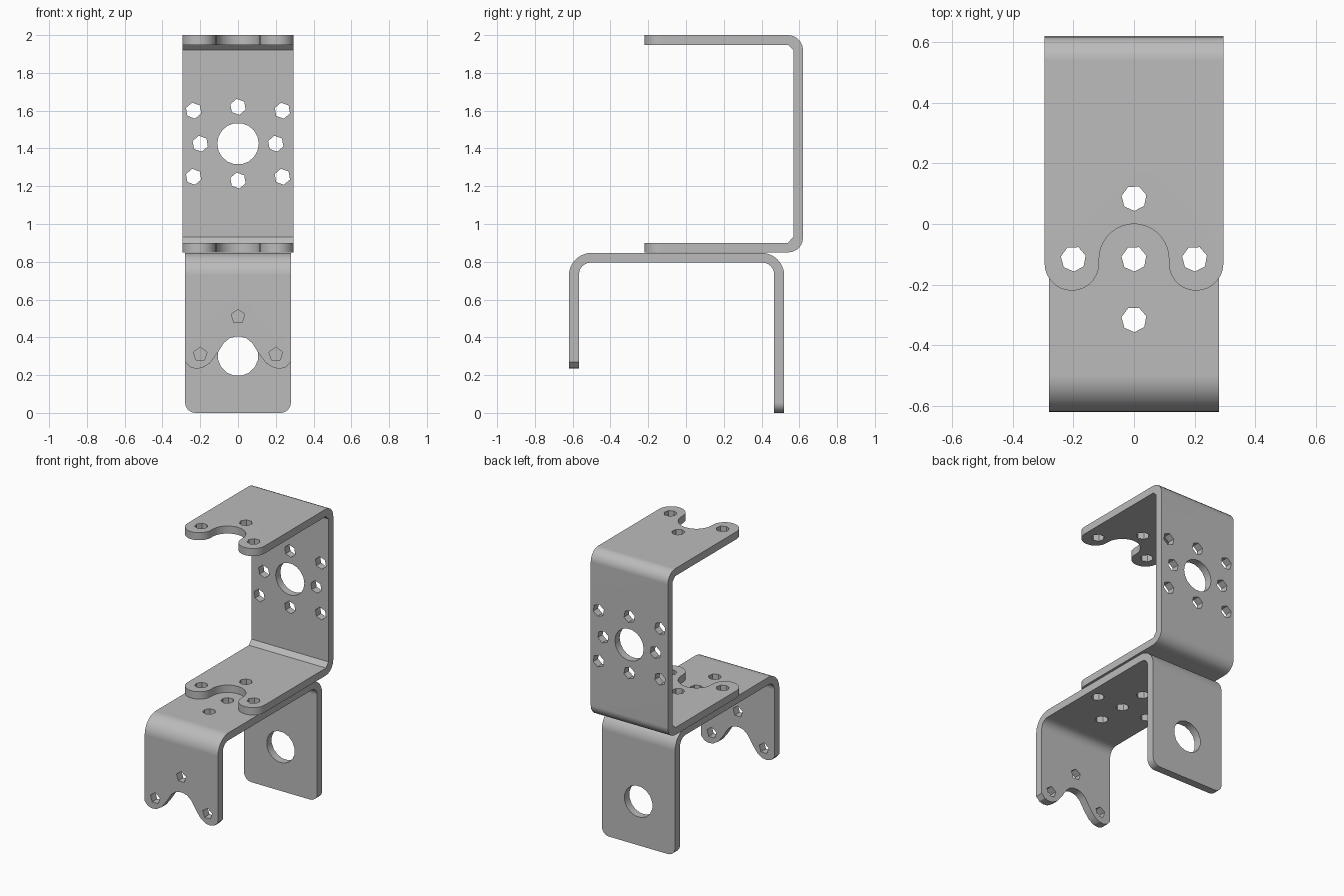
import bpy, bmesh
from math import sin, cos, radians

cube = bpy.data.objects.get("Cube")
if cube:
    bpy.data.objects.remove(cube, do_unlink=True)

steel = bpy.data.materials.new("brushed grey metal")
steel.use_nodes = True
GREY = (0.5, 0.5, 0.5, 1)
steel.diffuse_color = GREY
steel.node_tree.nodes["Principled BSDF"].inputs["Base Color"].default_value = GREY


def arc(u, v, r, start, end, n):
    angles = [radians(start + (end - start) * i / n) for i in range(n + 1)]
    return [(u + r * cos(a), v + r * sin(a)) for a in angles]


def circle(u, v, r, n, turn=0):
    return arc(u, v, r, turn, turn + 360, n)[:-1]


def mirrored(half):
    """Complete a right-to-centre outline with its left half."""
    return half + [(-u, v) for u, v in reversed(half)]


def prism(bm, outline, axis, lo, hi):
    """Extrude a 2D outline along x, y or z."""
    def place(p, d):
        return {"x": (d, *p), "y": (p[0], d, p[1]), "z": (*p, d)}[axis]
    ends = [[bm.verts.new(place(p, d)) for p in outline] for d in (lo, hi)]
    faces = [bm.faces.new(ring) for ring in ends]
    for i in range(len(outline)):
        a, b = ends[0][i - 1], ends[0][i]
        c, d = ends[1][i], ends[1][i - 1]
        faces.append(bm.faces.new((a, b, c, d)))
    bmesh.ops.recalc_face_normals(bm, faces=faces)


def mesh_object(name, prisms):
    bm = bmesh.new()
    for p in prisms:
        prism(bm, *p)
    mesh = bpy.data.meshes.new(name)
    bm.to_mesh(mesh)
    bm.free()
    mesh.materials.append(steel)
    ob = bpy.data.objects.new(name, mesh)
    bpy.context.collection.objects.link(ob)
    return ob


def bracket(name, profile, half_width, cuts):
    """Bent sheet with its holes and shaped ends cut away."""
    ob = mesh_object(name, [(profile, "x", -half_width, half_width)])
    cutter = mesh_object(name + "_cutter", cuts)
    cutter.hide_render = True
    bpy.ops.object.select_all(action="DESELECT")
    bpy.context.view_layer.objects.active = ob
    ob.select_set(True)
    mod = ob.modifiers.new("cut", "BOOLEAN")
    mod.operation = "DIFFERENCE"
    mod.solver = "EXACT"
    mod.object = cutter
    bpy.ops.object.modifier_apply(modifier=mod.name)
    bpy.data.objects.remove(cutter, do_unlink=True)
    bpy.ops.object.shade_smooth_by_angle(angle=radians(30))
    ob.modifiers.new("even shading", "WEIGHTED_NORMAL").keep_sharp = True


# Upper bracket: C shape opening to the front
upper_profile = (
    [(-0.25, 0.849)] + arc(0.54, 0.929, 0.08, -90, 0, 5)
    + arc(0.54, 1.92, 0.08, 0, 90, 5) + [(-0.25, 2), (-0.25, 1.948)]
    + [(0.54, 1.948), (0.568, 1.92), (0.568, 0.932), (0.54, 0.9), (-0.25, 0.9)])

# Two round lobes with a round notch between them, on both arms
lobed_end = mirrored(
    [(0.4, -0.4), (0.4, -0.13)] + arc(0.205, -0.13, 0.09, 0, -180, 14)
    + arc(0, -0.115, 0.115, 0, 90, 9)[:-1] + [(0.004, 0)])
upper_cuts = [(lobed_end, "z", 0.6, 2.2)]
for x, y in [(0.2, -0.115), (-0.2, -0.115), (0, 0.085)]:
    upper_cuts.append((circle(x, y, 0.042, 7, 15), "z", 0.6, 2.2))

# Back plate: one large hole ringed by eight screw holes
upper_cuts.append((circle(0, 1.425, 0.11, 18), "y", 0.5, 0.7))
ring = [(0, 0.195), (0, -0.195)]
for s in (-1, 1):
    ring += [(s * 0.2, 0), (s * 0.235, 0.175), (s * 0.235, -0.175)]
for x, dz in ring:
    upper_cuts.append((circle(x, 1.425 + dz, 0.043, 6, 40), "y", 0.5, 0.7))
bracket("upper_bracket", upper_profile, 0.295, upper_cuts)

# Lower bracket: inverted U with a long back leg
lower_profile = (
    [(-0.62, 0.15)] + arc(-0.5, 0.727, 0.12, 180, 90, 10)
    + arc(0.4, 0.727, 0.12, 90, 0, 10) + [(0.52, -0.05), (0.466, -0.05)]
    + arc(0.406, 0.735, 0.06, 0, 90, 8)
    + arc(-0.506, 0.735, 0.06, 90, 180, 8) + [(-0.566, 0.15)])

# Mounting holes in the top plate
lower_cuts = []
for x, y in [(0, -0.115), (0, -0.315), (0.2, -0.115), (-0.2, -0.115), (0, 0.085)]:
    lower_cuts.append((circle(x, y, 0.042, 7, 15), "z", 0.7, 0.95))

# Front leg: two pointed feet and three screw holes
feet = mirrored([(0.4, 0.1), (0.4, 0.27), (0.28, 0.27), (0.255, 0.243),
                 (0.225, 0.234), (0.19, 0.238), (0.15, 0.262), (0.11, 0.315),
                 (0.075, 0.37), (0.045, 0.395), (0.015, 0.404)])
lower_cuts.append((feet, "y", -0.75, -0.52))
for x, z in [(0, 0.51), (0.2, 0.31), (-0.2, 0.31)]:
    lower_cuts.append((circle(x, z, 0.038, 5, 90), "y", -0.75, -0.52))

# Back leg: rounded corners and a large bearing hole
rounded_end = mirrored([(0.4, -0.1), (0.4, 0.055)]
                       + arc(0.225, 0.055, 0.055, 0, -90, 6))
lower_cuts.append((rounded_end, "y", 0.44, 0.6))
lower_cuts.append((circle(0, 0.303, 0.108, 16, 11), "y", 0.44, 0.6))
bracket("lower_bracket", lower_profile, 0.28, lower_cuts)
